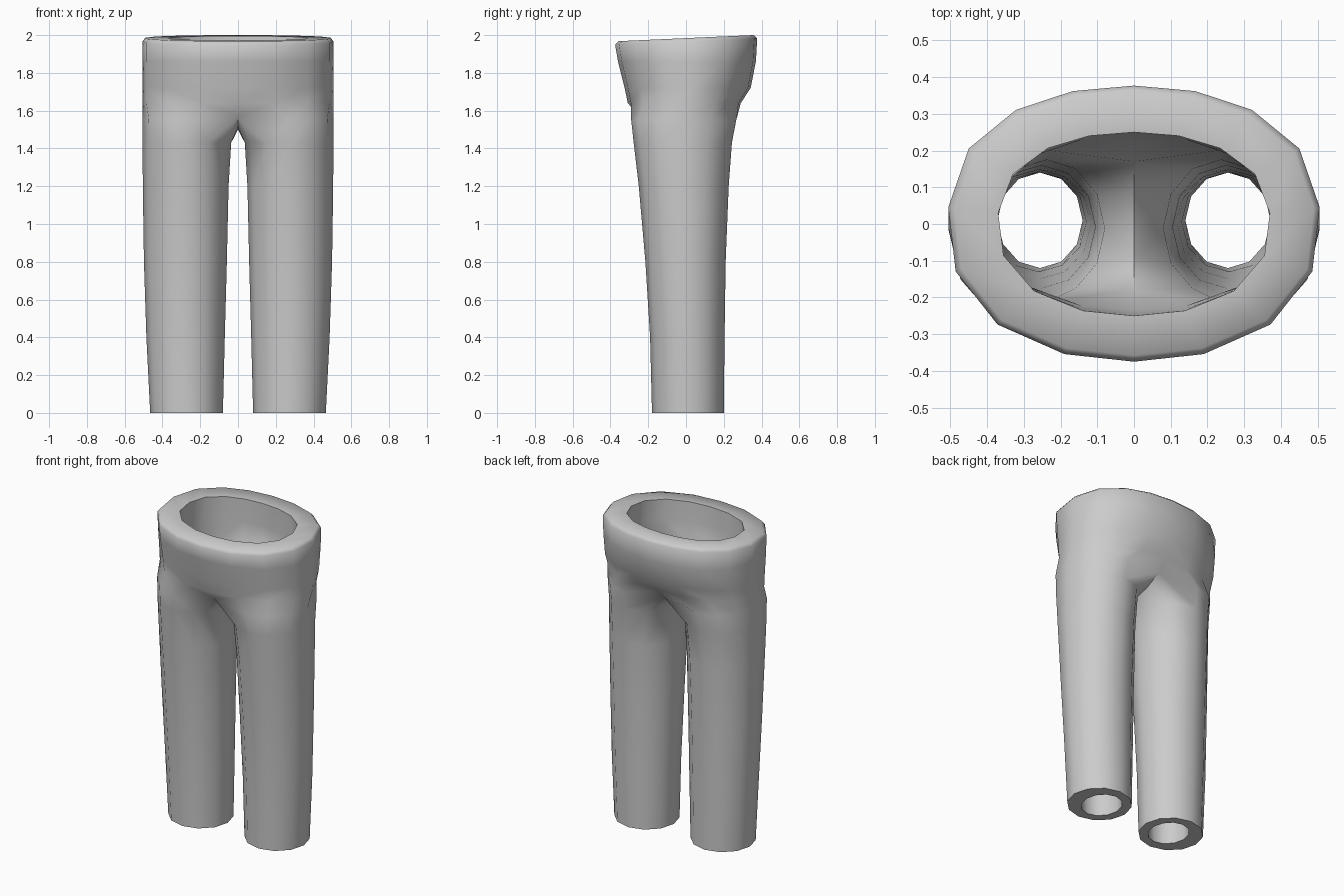
import bpy, bmesh, math

if "Cube" in bpy.data.objects:
    bpy.data.objects.remove(bpy.data.objects["Cube"])

cloth = bpy.data.materials.new("grey cloth")
cloth.diffuse_color = (0.6, 0.6, 0.6, 1)
cloth.use_nodes = True
cloth.node_tree.nodes["Principled BSDF"].inputs["Base Color"].default_value = cloth.diffuse_color

# Half outline of the waist, from back centre round the side to front centre (unit radii)
HALF = [(0, 1), (.33, .96), (.635, .825), (.89, .545), (1, .12),
        (.96, -.345), (.735, -.73), (.375, -.945), (0, -1)]


def torso_ring(z, front, back, rx, tilt=0):
    """Nine points of a half waist; tilt raises the back edge."""
    pts = []
    for u, v in HALF:
        y = v * (back if v > 0 else -front)
        pts.append((u * rx, y, z + tilt * y))
    return pts


def leg_ring(z, x_in, x_out, front, back):
    """Twelve-sided leg section, starting at the inner back."""
    pts = []
    for i in range(12):
        a = math.radians(120 - 30 * i)
        pts.append(((x_in + x_out) / 2 + math.cos(a) * (x_out - x_in) / 2,
                    (front + back) / 2 + math.sin(a) * (back - front) / 2, z))
    return pts


def crotch_ring(section, seam_back, seam_front, saddle):
    """Leg section whose inner side lies on the centre seam."""
    pts = leg_ring(*section)
    pts[0], pts[8] = (0, *seam_back), (0, *seam_front)
    pts[9] = (0, seam_front[0] * .5, saddle + .015)
    pts[10] = (0, 0, saddle)
    pts[11] = (0, seam_back[0] * .5, saddle + .015)
    return pts


def add_shell(bm, torso, crotch, legs):
    """Loft one side of the garment; returns its end rings."""
    rows = [[bm.verts.new(p) for p in r] for r in torso + [crotch] + legs]
    n = len(torso)
    for k in range(len(rows) - 1):
        a, b = rows[k], rows[k + 1]
        for i in range(8 if k < n else 12):
            j = (i + 1) % 12
            bm.faces.new((a[i], a[j], b[j], b[i]))
    return rows[0], rows[-1]


bm = bmesh.new()

# Outer cloth surface
outer_top, outer_hem = add_shell(
    bm,
    [torso_ring(1.984, -.358, .360, .490, .045),
     torso_ring(1.965, -.375, .377, .506, .045),
     torso_ring(1.86, -.360, .370, .506),
     torso_ring(1.72, -.325, .342, .505),
     torso_ring(1.64, -.308, .290, .505)],
    crotch_ring((1.55, .02, .505, -.290, .266), (.225, 1.57), (-.245, 1.57), 1.50),
    [leg_ring(1.43, .036, .505, -.277, .243),
     leg_ring(1.20, .050, .504, -.250, .226),
     leg_ring(.80, .059, .498, -.215, .210),
     leg_ring(.40, .070, .485, -.190, .204),
     leg_ring(0, .080, .465, -.180, .200)])

# Inner lining surface
inner_top, inner_hem = add_shell(
    bm,
    [torso_ring(1.984, -.25, .25, .37, .045),
     torso_ring(1.85, -.245, .25, .378),
     torso_ring(1.74, -.235, .245, .385)],
    crotch_ring((1.64, .07, .39, -.21, .20), (.17, 1.67), (-.18, 1.67), 1.59),
    [leg_ring(1.50, .080, .395, -.20, .175),
     leg_ring(1.20, .105, .400, -.175, .160),
     leg_ring(.80, .118, .400, -.150, .148),
     leg_ring(.40, .130, .390, -.130, .142),
     leg_ring(0, .140, .372, -.120, .140)])

# Waist rim and leg hem
for i in range(8):
    bm.faces.new((outer_top[i], inner_top[i], inner_top[i + 1], outer_top[i + 1]))
for i in range(12):
    j = (i + 1) % 12
    bm.faces.new((outer_hem[i], outer_hem[j], inner_hem[j], inner_hem[i]))

# Mirror the half and weld the centre seam
bmesh.ops.mirror(bm, geom=bm.verts[:] + bm.edges[:] + bm.faces[:],
                 axis='X', merge_dist=.0005)
bmesh.ops.remove_doubles(bm, verts=bm.verts[:], dist=.0005)
bmesh.ops.recalc_face_normals(bm, faces=bm.faces[:])

mesh = bpy.data.meshes.new("trousers")
bm.to_mesh(mesh)
bm.free()
trousers = bpy.data.objects.new("trousers", mesh)
bpy.context.collection.objects.link(trousers)
mesh.materials.append(cloth)
bpy.context.view_layer.objects.active = trousers
trousers.select_set(True)
bpy.ops.object.shade_smooth_by_angle(angle=math.radians(62))
